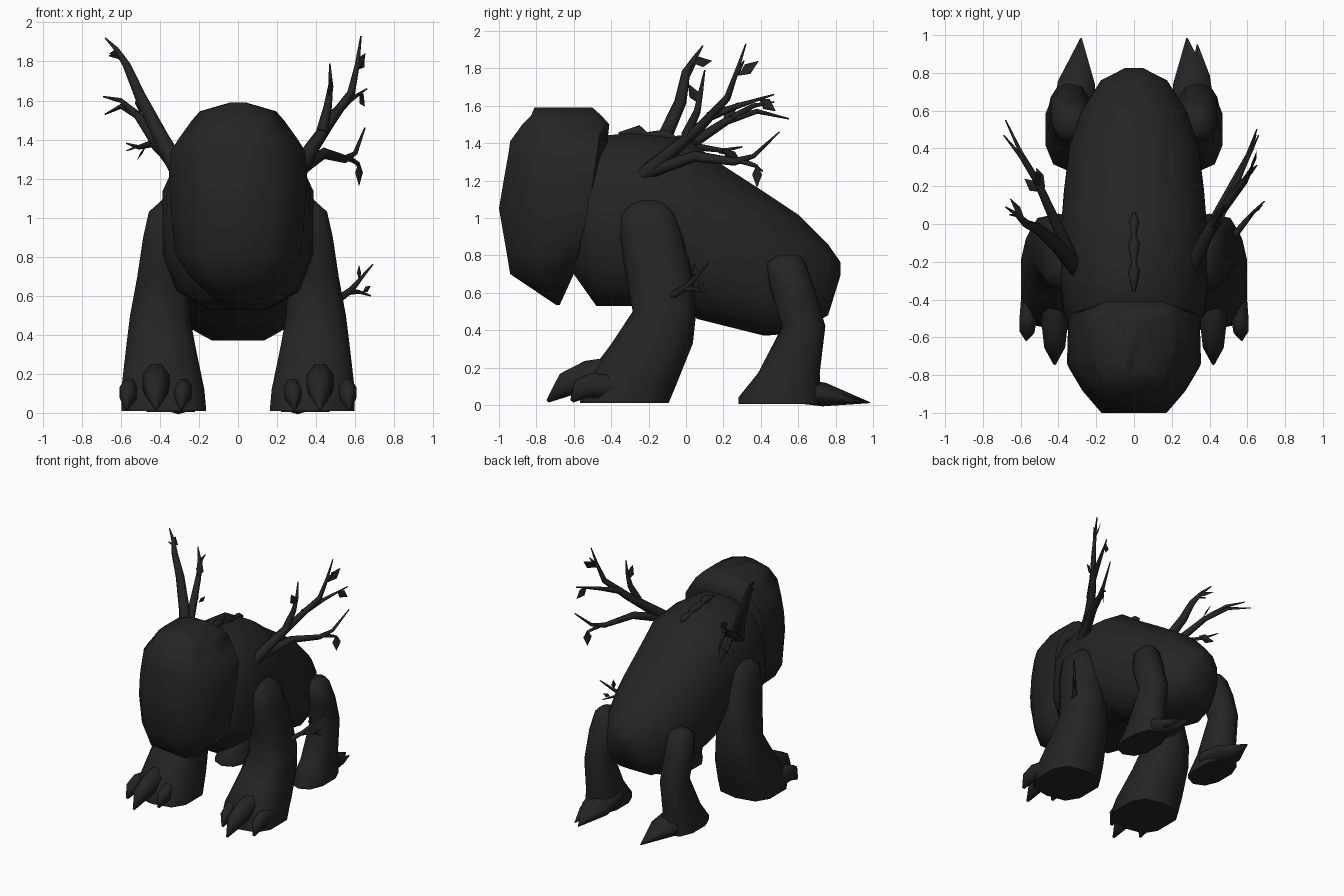
import bpy, bmesh, math
from mathutils import Vector

bark = bpy.data.materials.new("charcoal_bark")
bark.diffuse_color = (0.018, 0.018, 0.018, 1)


def finish(name, bm, angle=40):
    bmesh.ops.recalc_face_normals(bm, faces=bm.faces)
    me = bpy.data.meshes.new(name)
    bm.to_mesh(me)
    bm.free()
    ob = bpy.data.objects.new(name, me)
    bpy.context.collection.objects.link(ob)
    me.materials.append(bark)
    bpy.ops.object.select_all(action='DESELECT')
    ob.select_set(True)
    bpy.context.view_layer.objects.active = ob
    bpy.ops.object.shade_smooth_by_angle(angle=math.radians(angle))
    return ob


def loft(name, rings, angle=65):
    """Skin equal-length rings of points and cap both ends."""
    bm = bmesh.new()
    vs = [[bm.verts.new(p) for p in ring] for ring in rings]
    n = len(vs[0])
    for a, b in zip(vs, vs[1:]):
        for i in range(n):
            j = (i + 1) % n
            bm.faces.new((a[i], a[j], b[j], b[i]))
    bm.faces.new(vs[0])
    bm.faces.new(vs[-1])
    return finish(name, bm, angle)


def oval(n, rx, ry, power=1.0, top_power=None):
    """Rounded-box outline with n corners; the upper half may be rounder."""
    out = []
    for i in range(n):
        a = 2 * math.pi * (i + 0.5) / n
        c, s = math.cos(a), math.sin(a)
        p = top_power if top_power and s > 0 else power
        out.append((math.copysign(abs(c) ** p, c) * rx,
                    math.copysign(abs(s) ** p, s) * ry))
    return out


def tube(name, pts, radii, sides=6, flat=1.0):
    """Tapered tube through points; flat scales its vertical thickness."""
    pts = [Vector(p) for p in pts]
    rings = []
    for i, p in enumerate(pts):
        t = (pts[min(i + 1, len(pts) - 1)] - pts[max(i - 1, 0)]).normalized()
        u = t.cross(Vector((0, 0, 1))).normalized()
        v = u.cross(t)
        rings.append([p + u * a + v * b for a, b in oval(sides, radii[i], radii[i] * flat)])
    return loft(name, rings, 75)


def branch(name, pts, r):
    n = len(pts) - 1
    return tube(name, pts, [r * (1 - i / n) + 0.004 for i in range(n + 1)], 6)


def leaf(name, base, tip, width=0.033):
    base, tip = Vector(base), Vector(tip)
    n = Vector((0.8, -0.6, 0.1)).normalized()
    side = (tip - base).cross(n).normalized() * width
    n = (tip - base).cross(side).normalized() * 0.006
    mid = base.lerp(tip, 0.45)
    bm = bmesh.new()
    b, t, l, r, u, d = [bm.verts.new(p) for p in
                        (base, tip, mid - side, mid + side, mid + n, mid - n)]
    for c in (u, d):
        for x, y in ((b, l), (l, t), (t, r), (r, b)):
            bm.faces.new((x, y, c))
    return finish(name, bm, 20)


# Body: sections along y (y, bottom, top, half width)
body = [(-0.60, 0.70, 1.36, 0.30), (-0.48, 0.53, 1.44, 0.38), (-0.30, 0.53, 1.455, 0.40),
        (0.0, 0.525, 1.425, 0.395), (0.06, 0.46, 1.385, 0.39), (0.18, 0.43, 1.295, 0.38),
        (0.42, 0.37, 1.14, 0.35), (0.60, 0.385, 1.02, 0.285), (0.76, 0.48, 0.86, 0.18),
        (0.825, 0.69, 0.765, 0.05)]
loft("body", [[(x, y, (b + t) / 2 + z)
               for x, z in oval(12, w, (t - b) / 2 * 1.025, 0.72, 0.9)]
              for y, b, t, w in body])

# Head: egg-faced block, slices along z (z, front, back, half width, front width share)
head = [(0.535, -0.695, -0.675, 0.07, 0.5), (0.70, -0.94, -0.60, 0.25, 0.5),
        (0.82, -0.96, -0.54, 0.325, 0.5), (1.05, -1.0, -0.47, 0.345, 0.5),
        (1.20, -0.975, -0.45, 0.355, 0.5), (1.34, -0.95, -0.43, 0.345, 0.5),
        (1.41, -0.94, -0.42, 0.30, 0.55), (1.50, -0.875, -0.41, 0.235, 0.65),
        (1.545, -0.83, -0.45, 0.195, 0.85), (1.59, -0.81, -0.50, 0.04, 0.9)]
rings = []
for z, f, b, w, k in head:
    d = b - f
    half = [(w * k, f), (w * (0.54 + k / 2), f + d * 0.22), (w, f + d * 0.45),
            (w * 0.98, b - d * 0.09), (w * max(k, 0.57), b)]
    rings.append([(x, y, z) for x, y in half] + [(-x, y, z) for x, y in reversed(half)])
loft("head", rings)

# Legs: slices along z (x, y, z, x radius, y radius)
front = [(.33, -.20, 1.10, .05, .07), (.355, -.205, 1.03, .105, .145),
         (.365, -.185, .90, .125, .172), (.385, -.145, .70, .135, .178),
         (.40, -.115, .50, .158, .17), (.395, -.18, .33, .185, .217),
         (.385, -.30, .12, .22, .253), (.38, -.33, .01, .225, .237)]
rear = [(.33, .55, .80, .05, .06), (.33, .535, .76, .09, .105), (.34, .57, .62, .105, .12),
        (.34, .63, .42, .105, .115), (.345, .55, .17, .115, .165), (.345, .50, .04, .13, .22),
        (.345, .50, .005, .13, .22)]
for s, side in ((1, "right"), (-1, "left")):
    for part, data, power in (("front_leg", front, 0.68), ("rear_leg", rear, 0.85)):
        loft(f"{part}_{side}", [[(s * (cx + x), cy + y, z) for x, y in oval(10, rx, ry, power)]
                                for cx, cy, z, rx, ry in data])
    # Front toes
    tube(f"middle_toe_{side}", [(s * .42, -.38, .18), (s * .42, -.52, .155),
                                (s * .42, -.64, .11), (s * .42, -.74, .02)],
         [.07, .075, .06, .008], 8, 1.2)
    for k, x in (("outer", .56), ("inner", .28)):
        tube(f"{k}_toe_{side}", [(s * x, -.38, .10), (s * x, -.50, .105),
                                 (s * (x + .005), -.56, .085), (s * (x + .01), -.61, .02)],
             [.04, .05, .042, .008], 8, 1.45)
    # Backward heel claw
    tube(f"heel_claw_{side}", [(s * .325, .52, .09), (s * .305, .74, .055), (s * .28, .985, .012)],
         [.13, .115, .004], 6, 0.55)
# Second claw beside the right heel
tube("small_heel_claw", [(.36, .58, .07), (.35, .78, .045), (.335, .95, .015)],
     [.08, .06, .004], 6, 0.6)

# Right antler
branch("antler_right_main", [(.30, -.24, 1.22), (.38, -.07, 1.36), (.47, .08, 1.49),
                             (.58, .22, 1.64), (.61, .27, 1.78), (.63, .32, 1.93)], .042)
branch("antler_right_inner", [(.43, .0, 1.44), (.46, .06, 1.57), (.475, .08, 1.68),
                              (.47, .10, 1.79)], .026)
branch("antler_right_outer", [(.50, .12, 1.54), (.57, .28, 1.60), (.66, .47, 1.66)], .022)
branch("antler_right_low", [(.31, -.22, 1.24), (.44, .05, 1.33), (.55, .26, 1.30),
                            (.60, .36, 1.33), (.65, .50, 1.46)], .034)
branch("antler_right_low_twig", [(.56, .28, 1.31), (.61, .37, 1.28), (.62, .41, 1.25)], .014)
branch("antler_right_tip_twig", [(.61, .27, 1.77), (.65, .31, 1.84)], .012)

# Left antler
branch("antler_left_main", [(-.29, -.25, 1.22), (-.40, -.12, 1.42), (-.50, -.03, 1.62),
                            (-.57, .0, 1.78), (-.62, .05, 1.86), (-.68, .09, 1.92)], .048)
branch("antler_left_twig", [(-.56, .0, 1.75), (-.60, .04, 1.82), (-.66, .05, 1.83)], .014)
branch("antler_left_outer", [(-.30, -.24, 1.24), (-.42, .02, 1.39), (-.51, .22, 1.52),
                             (-.60, .38, 1.57), (-.68, .55, 1.53)], .036)
branch("antler_left_fork", [(-.52, .24, 1.53), (-.60, .36, 1.60), (-.69, .47, 1.62)], .018)
branch("antler_left_low", [(-.36, -.10, 1.31), (-.44, .06, 1.38), (-.51, .20, 1.36),
                           (-.57, .30, 1.38)], .024)

# Leaves
leaves = [((.62, .38, 1.29), (.62, .38, 1.16)), ((.62, .28, 1.76), (.65, .39, 1.84)),
          ((.62, .39, 1.64), (.65, .48, 1.57)), ((.475, .07, 1.61), (.47, .01, 1.72)),
          ((-.58, .03, 1.83), (-.66, .14, 1.84)), ((-.50, .20, 1.53), (-.52, .28, 1.62)),
          ((-.47, .19, 1.37), (-.52, .30, 1.29)), ((-.50, .17, 1.37), (-.58, .24, 1.34))]
for i, (b, t) in enumerate(leaves):
    leaf(f"leaf_{i + 1}", b, t)

# Twig on the right front leg
branch("leg_twig", [(.50, -.10, .57), (.58, .0, .63), (.63, .06, .69), (.69, .12, .76)], .020)
branch("leg_twig_low", [(.57, -.01, .62), (.62, .05, .62), (.68, .10, .60)], .012)
leaf("leg_leaf_1", (.62, .04, .68), (.62, .05, .76), .018)
leaf("leg_leaf_2", (.64, .06, .62), (.68, .10, .65), .016)

# Knobbly ridge on the back
tube("back_ridge", [(0, -.36, 1.45), (0, -.25, 1.46), (0, -.21, 1.445), (0, -.11, 1.44),
                    (0, -.06, 1.425), (0, .01, 1.415), (0, .06, 1.40)],
     [.008, .036, .014, .034, .014, .030, .008], 6)
